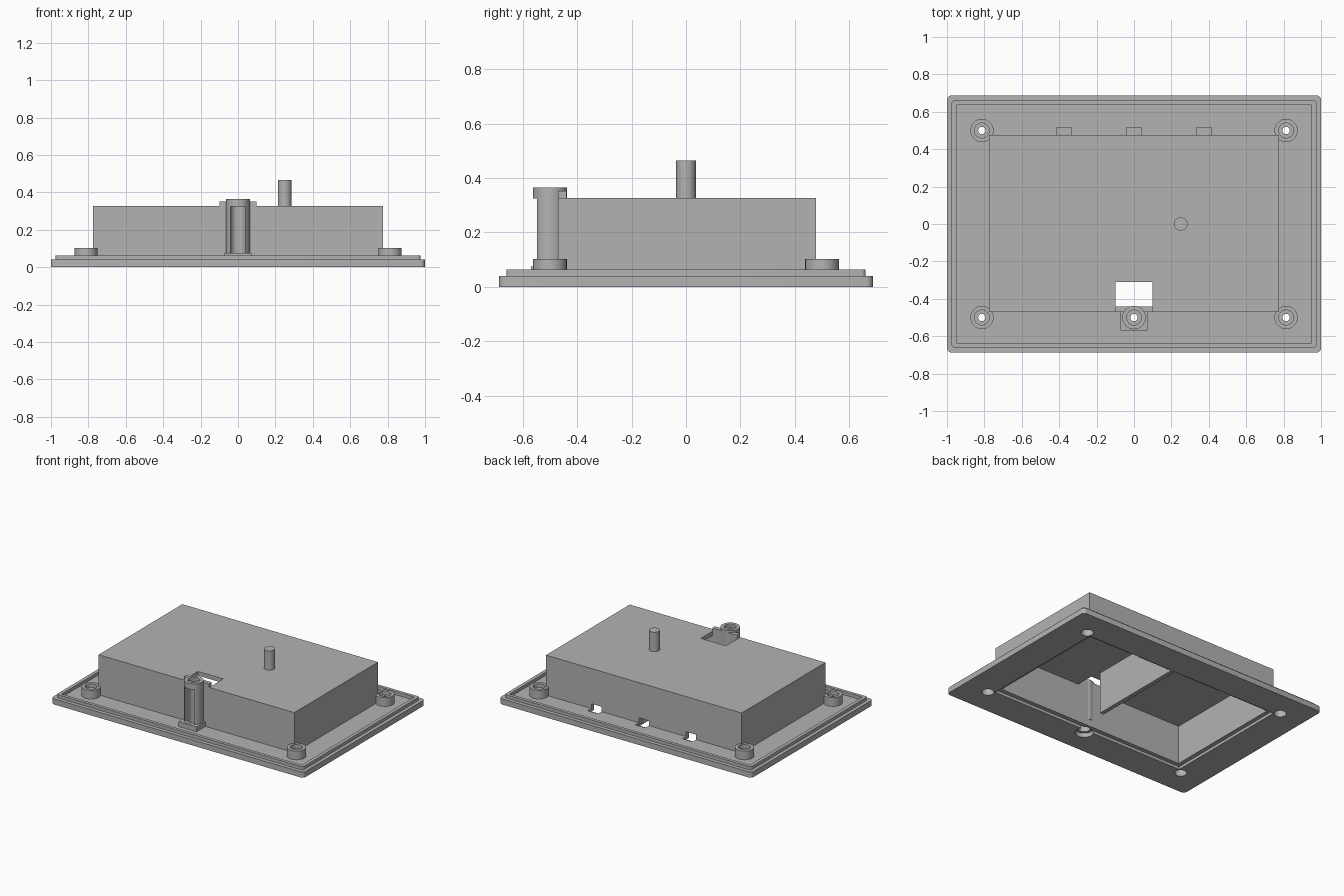
import bpy
import bmesh
from mathutils import Matrix

cube = bpy.data.objects.get("Cube")
if cube:
    bpy.data.objects.remove(cube)

grey = bpy.data.materials.new("plain grey")
grey.use_nodes = True
grey.diffuse_color = (0.45, 0.45, 0.45, 1)
grey.node_tree.nodes["Principled BSDF"].inputs["Base Color"].default_value = grey.diffuse_color


def finish(name, bm):
    mesh = bpy.data.meshes.new(name)
    bm.to_mesh(mesh)
    bm.free()
    mesh.materials.append(grey)
    obj = bpy.data.objects.new(name, mesh)
    bpy.context.collection.objects.link(obj)
    return obj


def box(name, x0, x1, y0, y1, z0, z1, corner=0):
    bm = bmesh.new()
    size = Matrix.Diagonal((x1 - x0, y1 - y0, z1 - z0, 1))
    place = Matrix.Translation(((x0 + x1) / 2, (y0 + y1) / 2, (z0 + z1) / 2))
    bmesh.ops.create_cube(bm, size=1, matrix=place @ size)
    if corner:
        uprights = [e for e in bm.edges
                    if abs(e.verts[0].co.z - e.verts[1].co.z) > 0.001]
        bmesh.ops.bevel(bm, geom=uprights, offset=corner, segments=5,
                        profile=0.5, affect='EDGES')
    return finish(name, bm)


def cyl(name, x, y, r, z0, z1, sides=32):
    bm = bmesh.new()
    bmesh.ops.create_cone(bm, cap_ends=True, segments=sides, radius1=r, radius2=r,
                          depth=z1 - z0, matrix=Matrix.Translation((x, y, (z0 + z1) / 2)))
    return finish(name, bm)


def cut(obj, *cutters):
    for c in cutters:
        mod = obj.modifiers.new("cut", 'BOOLEAN')
        mod.operation = 'DIFFERENCE'
        mod.solver = 'EXACT'
        mod.object = c
        bpy.context.view_layer.objects.active = obj
        bpy.ops.object.modifier_apply(modifier=mod.name)
        bpy.data.objects.remove(c)


def smooth(obj):
    bpy.ops.object.select_all(action='DESELECT')
    obj.select_set(True)
    bpy.context.view_layer.objects.active = obj
    bpy.ops.object.shade_smooth_by_angle()


W, FRONT, BACK, WALL = 0.775, -0.47, 0.477, 0.03
FLOOR, LIP, ROOF = 0.04, 0.063, 0.327
PX, PY = 0, -0.5
bosses = [(sx * 0.813, sy * 0.5) for sx in (-1, 1) for sy in (-1, 1)]
slots = (-0.375, 0, 0.375)

# Base plate with open middle, screw holes and latch recesses
plate = box("base_plate", -1, 1, -0.687, 0.687, 0, FLOOR, 0.025)
cut(plate, box("opening", -W, W, FRONT, BACK, -0.1, 0.1))
for x, y in bosses:
    cut(plate, cyl("hole", x, y, 0.04, -0.1, 0.1, 24))
for x in slots:
    cut(plate, box("recess", x - 0.04, x + 0.04, BACK - 0.05, 0.517, 0.02, 0.1))
cut(plate, cyl("pillar_recess", PX, PY, 0.06, -0.1, 0.03),
    box("keyway", -0.04, 0.04, PY, FRONT + 0.05, -0.1, 0.03),
    cyl("pillar_hole", PX, PY, 0.04, -0.1, 0.1))
smooth(plate)

# Raised lip around the plate
lip = box("raised_lip", -0.975, 0.975, -0.66, 0.66, FLOOR - 0.005, LIP, 0.015)
cut(lip, box("lip_inside", -0.95, 0.95, -0.637, 0.637, 0, 0.2))
smooth(lip)

# Hollow housing with roof window and latch slots in its rear wall
housing = box("housing", -W, W, FRONT, BACK, 0.02, ROOF)
cut(housing,
    box("hollow", -W + WALL, W - WALL, FRONT + WALL, BACK - WALL, -0.1, ROOF - WALL),
    box("window", -0.1, 0.1, FRONT + WALL, -0.31, 0.2, 0.5),
    cyl("pillar_bore", PX, PY, 0.04, 0, 0.325))
for x in slots:
    cut(housing, box("slot", x - 0.04, x + 0.04, BACK - 0.08, BACK + 0.05, 0, 0.075))

# Tab above the front wall, inner divider and roof peg
tab = box("window_tab", -0.1, 0.1, FRONT, FRONT + WALL, ROOF - 0.01, 0.352)
cut(tab, cyl("tab_bore", PX, PY, 0.05, 0.2, 0.5))
box("inner_divider", 0.055, 0.085, -0.24, BACK - 0.01, 0, ROOF - 0.01)
smooth(cyl("roof_peg", 0.25, 0, 0.036, ROOF - 0.01, 0.465))

# Corner screw bosses, counterbored from both ends
for i, (x, y) in enumerate(bosses):
    boss = cyl(f"screw_boss_{i + 1}", x, y, 0.062, FLOOR - 0.005, 0.102)
    cut(boss, cyl("top_bore", x, y, 0.04, 0.075, 0.2),
        cyl("bottom_bore", x, y, 0.04, -0.1, 0.055, 24),
        cyl("screw_hole", x, y, 0.02, -0.1, 0.2, 20))
    smooth(boss)

# Foot and slotted front pillar with a screw seat on top
foot = box("pillar_foot", -0.072, 0.072, -0.57, FRONT + 0.005, FLOOR - 0.005, 0.075)
cut(foot, cyl("foot_bore", PX, PY, 0.04, -0.1, 0.2))
pillar = cyl("front_pillar", PX, PY, 0.063, 0.07, 0.365)
cut(pillar, cyl("bore", PX, PY, 0.04, 0, 0.325),
    box("front_slot", -0.04, 0.04, -0.6, PY, 0.076, 0.325),
    cyl("seat", PX, PY, 0.04, 0.345, 0.5),
    cyl("screw_hole", PX, PY, 0.02, 0, 0.5, 20))
smooth(pillar)
